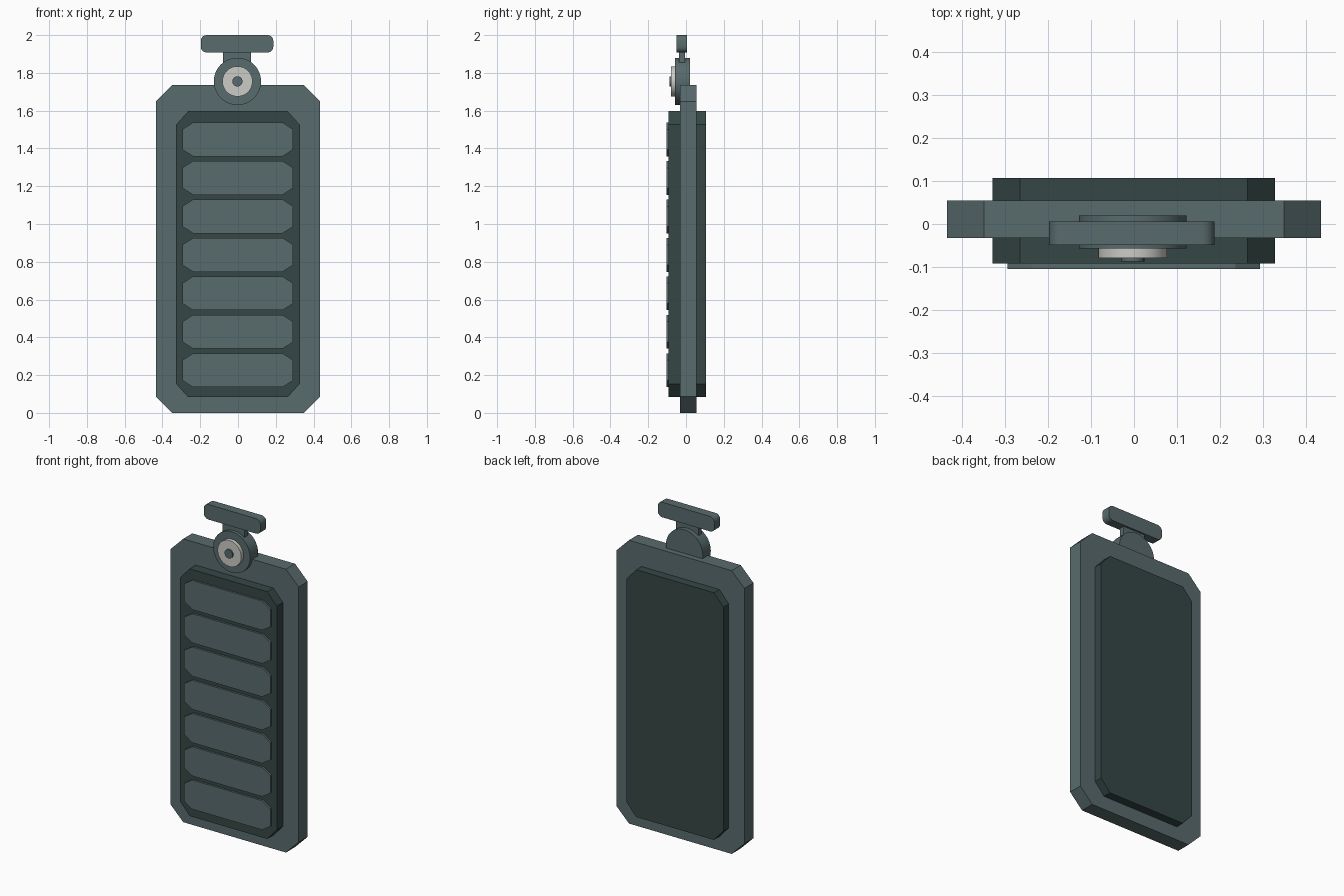
import bpy, bmesh, math

if "Cube" in bpy.data.objects:
    bpy.data.objects.remove(bpy.data.objects["Cube"])


def material(name, rgb):
    m = bpy.data.materials.new(name)
    m.diffuse_color = (*rgb, 1)
    m.use_nodes = True
    m.node_tree.nodes["Principled BSDF"].inputs["Base Color"].default_value = m.diffuse_color
    return m


FRAME = material("slate grey", (0.098, 0.145, 0.150))
PANEL = material("dark slate", (0.035, 0.062, 0.060))
SILVER = material("silver", (0.60, 0.60, 0.57))


def prism(name, outline, y0, y1, mat, smooth=False):
    """Extrude an x/z outline from y0 (front) to y1 (back)."""
    bm = bmesh.new()
    face = bm.faces.new([bm.verts.new((x, y0, z)) for x, z in outline])
    ext = bmesh.ops.extrude_face_region(bm, geom=[face])
    bmesh.ops.translate(bm, vec=(0, y1 - y0, 0),
                        verts=[v for v in ext["geom"] if isinstance(v, bmesh.types.BMVert)])
    bmesh.ops.recalc_face_normals(bm, faces=bm.faces)
    mesh = bpy.data.meshes.new(name)
    bm.to_mesh(mesh)
    bm.free()
    mesh.materials.append(mat)
    obj = bpy.data.objects.new(name, mesh)
    bpy.context.collection.objects.link(obj)
    if smooth:
        bpy.ops.object.select_all(action='DESELECT')
        obj.select_set(True)
        bpy.context.view_layer.objects.active = obj
        bpy.ops.object.shade_smooth_by_angle(angle=math.radians(35))
    return obj


def octagon(x0, x1, z0, z1, cx, cz):
    """Rectangle with cut corners."""
    return [(x0 + cx, z0), (x1 - cx, z0), (x1, z0 + cz), (x1, z1 - cz),
            (x1 - cx, z1), (x0 + cx, z1), (x0, z1 - cz), (x0, z0 + cz)]


def rounded(x0, x1, z0, z1, r, n=4):
    """Rectangle with rounded corners."""
    pts = []
    centres = [(x1 - r, z1 - r), (x0 + r, z1 - r), (x0 + r, z0 + r), (x1 - r, z0 + r)]
    for q, (x, z) in enumerate(centres):
        for i in range(n + 1):
            a = math.pi / 2 * (q + i / n)
            pts.append((x + r * math.cos(a), z + r * math.sin(a)))
    return pts


def circle(r, n=48, x=-0.003, z=1.755):
    return [(x + r * math.cos(2 * math.pi * i / n), z + r * math.sin(2 * math.pi * i / n))
            for i in range(n)]


# Body: outer frame with a thicker panel passing through it
prism("frame", octagon(-0.434, 0.434, 0, 1.735, 0.086, 0.086), -0.033, 0.055, FRAME)
prism("panel", octagon(-0.328, 0.327, 0.083, 1.597, 0.064, 0.071), -0.092, 0.107, PANEL)

# Seven raised slats on the front
for i in range(7):
    z = 0.136 + i * 0.2037
    prism(f"slat_{i + 1}", octagon(-0.294, 0.292, z, z + 0.179, 0.056, 0.036),
          -0.104, -0.09, FRAME)

# Top handle
prism("handle_bar", rounded(-0.197, 0.187, 1.908, 2.0, 0.03), -0.049, 0.006, FRAME, True)
prism("handle_stem", [(-0.08, 1.8), (0.07, 1.8), (0.07, 1.915), (-0.08, 1.915)],
      -0.037, -0.005, FRAME)

# Round hub with silver cap and centre pin
prism("hub", circle(0.125), -0.057, 0.02, FRAME, True)
prism("hub_cap", circle(0.08), -0.079, -0.05, SILVER, True)
prism("hub_pin", circle(0.027, 24), -0.087, -0.07, FRAME, True)
